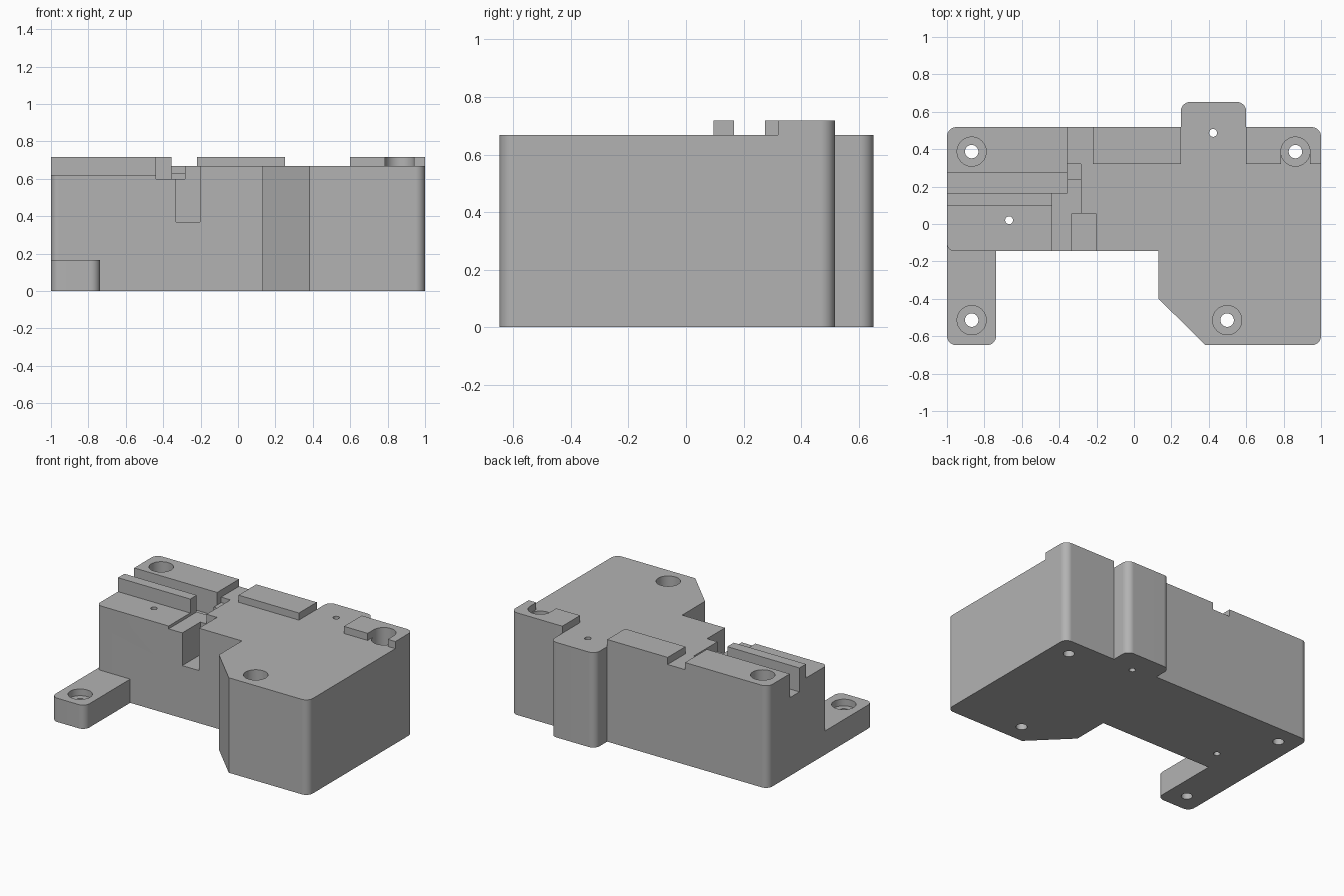
import bpy
import bmesh
from math import cos, sin, pi
from mathutils import Vector

default = bpy.data.objects.get("Cube")
if default:
    bpy.data.objects.remove(default, do_unlink=True)

grey = bpy.data.materials.new("Plain grey")
grey.use_nodes = True
colour = (0.45, 0.45, 0.45, 1)
grey.diffuse_color = colour
grey.node_tree.nodes["Principled BSDF"].inputs["Base Color"].default_value = colour


def rounded(points, steps=8):
    """Outline from (x, y) or (x, y, radius) right-angled corners."""
    out = []
    for i, p in enumerate(points):
        c = Vector(p[:2])
        if len(p) == 2:
            out.append(c)
            continue
        a = (Vector(points[i - 1][:2]) - c).normalized() * p[2]
        b = (Vector(points[(i + 1) % len(points)][:2]) - c).normalized() * p[2]
        for k in range(steps + 1):
            t = k / steps * pi / 2
            out.append(c + a * (1 - sin(t)) + b * (1 - cos(t)))
    return out


def rect(x0, y0, x1, y1):
    return [(x0, y0), (x1, y0), (x1, y1), (x0, y1)]


def circle(x, y, r, n=32):
    return [(x + r * cos(2 * pi * k / n), y + r * sin(2 * pi * k / n)) for k in range(n)]


def prism(name, outline, z0, z1):
    bm = bmesh.new()
    base = bm.faces.new([bm.verts.new((p[0], p[1], z0)) for p in outline])
    top = bmesh.ops.extrude_face_region(bm, geom=[base])["geom"]
    bmesh.ops.translate(bm, vec=(0, 0, z1 - z0),
                        verts=[v for v in top if isinstance(v, bmesh.types.BMVert)])
    bmesh.ops.recalc_face_normals(bm, faces=bm.faces)
    mesh = bpy.data.meshes.new(name)
    bm.to_mesh(mesh)
    bm.free()
    mesh.materials.append(grey)
    obj = bpy.data.objects.new(name, mesh)
    bpy.context.collection.objects.link(obj)
    return obj


def combine(target, tool, operation):
    mod = target.modifiers.new(operation, 'BOOLEAN')
    mod.operation, mod.solver, mod.object = operation, 'EXACT', tool
    bpy.context.view_layer.objects.active = target
    bpy.ops.object.modifier_apply(modifier=mod.name)
    bpy.data.objects.remove(tool, do_unlink=True)


def cut(outline, floor):
    tool = prism("cutter", outline, floor, 1)
    tool.hide_render = True
    combine(body, tool, 'DIFFERENCE')


# Main block with rear bump and chamfered front wing
R = 0.05
body = prism("housing_block", rounded([
    (-1, -0.145, 0.04), (0.132, -0.145), (0.132, -0.4), (0.382, -0.648),
    (1, -0.648, R), (1, 0.518, R), (0.6, 0.518), (0.6, 0.652, R),
    (0.25, 0.652, R), (0.25, 0.518), (-1, 0.518, R)]), 0, 0.718)

# Low mounting foot
foot = prism("foot", rounded([(-1, -0.648, R), (-0.737, -0.648, R),
                              (-0.737, -0.05), (-1, -0.05)]), 0, 0.167)
combine(body, foot, 'UNION')

# Deck, leaving the raised rear pads standing
cut([(-0.355, 0.8), (-0.355, -1), (1.2, -1), (1.2, 0.32), (0.6, 0.32), (0.6, 0.8),
     (0.25, 0.8), (0.25, 0.32), (-0.22, 0.32), (-0.22, 0.8)], 0.668)
# Front shelf, cross slot, step, ledge and pocket
cut(rect(-1.2, -1, -0.438, 0.095), 0.62)
cut(rect(-1.2, 0.167, -0.355, 0.275), 0.55)
cut([(-0.438, -1), (-0.283, -1), (-0.283, 0.237), (-0.355, 0.237),
     (-0.355, 0.167), (-0.438, 0.167)], 0.6)
cut(rect(-0.355, 0.237, -0.283, 0.32), 0.63)
cut(rect(-0.332, -1, -0.202, 0.055), 0.37)
# Open notch in the right pad
cut(rect(0.785, 0, 0.941, 0.387), 0.668)

# Counterbored screw holes
for x, y in [(-0.868, 0.387), (0.863, 0.387), (-0.868, -0.514), (0.498, -0.514)]:
    cut(circle(x, y, 0.078), 0.12)
    cut(circle(x, y, 0.036), -0.1)

# Small pin holes
for x, y in [(-0.668, 0.02), (0.423, 0.487)]:
    cut(circle(x, y, 0.021), -0.1)

# Smooth rounded corners, sharp edges kept
bpy.ops.object.select_all(action='DESELECT')
body.select_set(True)
bpy.context.view_layer.objects.active = body
bpy.ops.object.shade_smooth_by_angle(angle=pi / 6)
weighted = body.modifiers.new("even_shading", 'WEIGHTED_NORMAL')
weighted.keep_sharp = True
